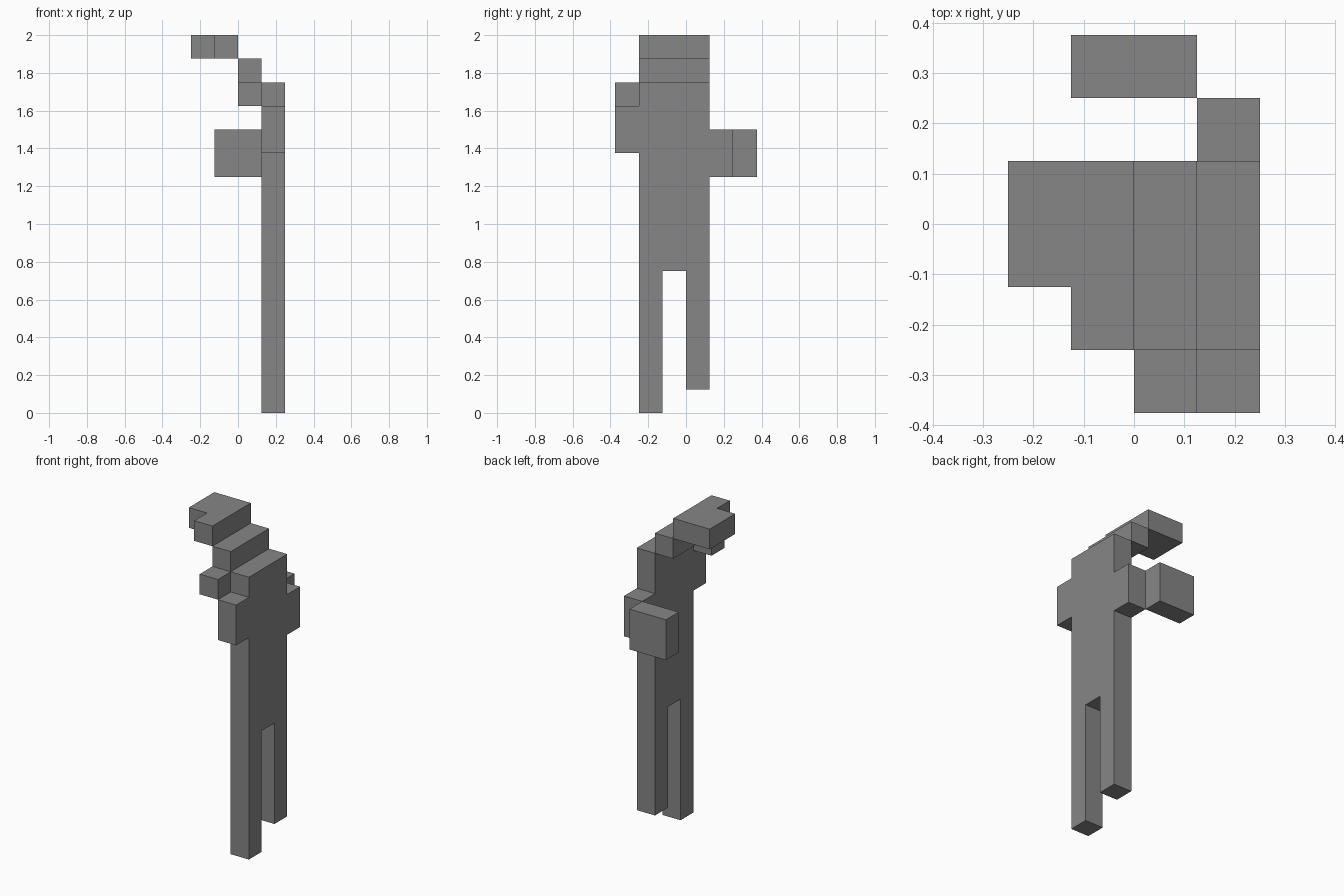
import bpy
import bmesh
from mathutils import Vector

if "Cube" in bpy.data.objects:
    bpy.data.objects.remove(bpy.data.objects["Cube"])

UNIT = 0.125  # edge of one block; all sizes below are in blocks

grey = bpy.data.materials.new("mid_grey")
grey.use_nodes = True
colour = (0.24, 0.24, 0.24, 1)
grey.diffuse_color = colour
grey.node_tree.nodes["Principled BSDF"].inputs["Base Color"].default_value = colour


def extrude_outline(name, outline, to_point, depth):
    """Extrude a flat outline by the depth vector."""
    bm = bmesh.new()
    face = bm.faces.new([bm.verts.new(Vector(to_point(a, b)) * UNIT) for a, b in outline])
    result = bmesh.ops.extrude_face_region(bm, geom=[face], use_keep_orig=True)
    moved = [v for v in result["geom"] if isinstance(v, bmesh.types.BMVert)]
    bmesh.ops.translate(bm, verts=moved, vec=Vector(depth) * UNIT)
    bmesh.ops.recalc_face_normals(bm, faces=bm.faces)
    mesh = bpy.data.meshes.new(name)
    bm.to_mesh(mesh)
    bm.free()
    mesh.materials.append(grey)
    obj = bpy.data.objects.new(name, mesh)
    bpy.context.collection.objects.link(obj)
    return obj


def block(name, x, y, z):
    """Box from (low, high) ranges."""
    outline = [(x[0], y[0]), (x[1], y[0]), (x[1], y[1]), (x[0], y[1])]
    extrude_outline(name, outline, lambda a, b: (a, b, z[0]), (0, 0, z[1] - z[0]))


# Flat body slab with two uneven legs and arm stubs, drawn in y and z
body = [(-2, 0), (-1, 0), (-1, 6), (0, 6), (0, 1), (1, 1), (1, 10), (2, 10),
        (2, 12), (1, 12), (1, 14), (-2, 14), (-2, 13), (-3, 13), (-3, 11), (-2, 11)]
extrude_outline("body_and_legs", body, lambda y, z: (1, y, z), (1, 0, 0))

# Stepped neck and the front shoulder block
block("neck_step", (0, 1), (-2, 1), (14, 15))
block("front_shoulder_block", (0, 1), (-3, -2), (13, 14))

# Overhanging head plate with a notched corner, drawn in x and y
head = [(-1, -2), (0, -2), (0, 1), (-2, 1), (-2, -1), (-1, -1)]
extrude_outline("head_plate", head, lambda x, y: (x, y, 15), (0, 0, 1))

# Forearm at the back
block("rear_forearm", (-1, 1), (2, 3), (10, 12))
